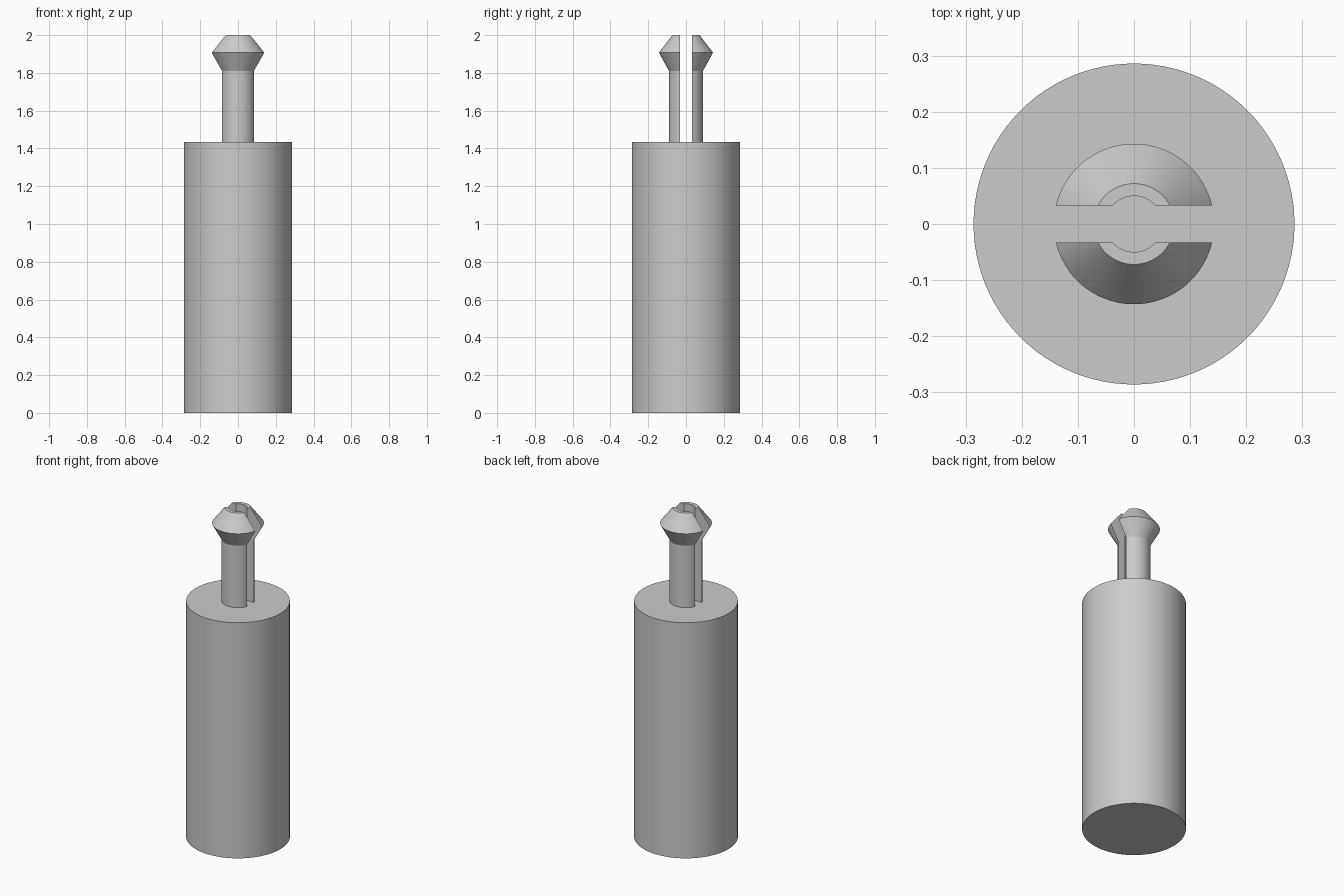
import bpy
import bmesh
from math import radians
from mathutils import Vector

cube = bpy.data.objects.get("Cube")
if cube:
    bpy.data.objects.remove(cube, do_unlink=True)

BODY_R, BODY_TOP = 0.286, 1.433
SLOT = 0.033
SEGMENTS = 96

grey = bpy.data.materials.new("plain_grey")
grey.use_nodes = True
colour = (0.6, 0.6, 0.6, 1)
grey.diffuse_color = colour
grey.node_tree.nodes["Principled BSDF"].inputs["Base Color"].default_value = colour


def lathe(bm, profile, closed):
    """Spin a radius/height profile around the z axis."""
    verts = [bm.verts.new((r, 0, z)) for r, z in profile]
    pairs = list(zip(verts, verts[1:]))
    if closed:
        pairs.append((verts[-1], verts[0]))
    edges = [bm.edges.new(p) for p in pairs]
    bmesh.ops.spin(bm, geom=verts + edges, axis=(0, 0, 1), cent=(0, 0, 0),
                   angle=radians(360), steps=SEGMENTS, use_merge=True)
    bmesh.ops.remove_doubles(bm, verts=bm.verts[:], dist=1e-5)


def finish(bm, name):
    """Turn the bmesh into a shaded object."""
    bmesh.ops.recalc_face_normals(bm, faces=bm.faces[:])
    mesh = bpy.data.meshes.new(name)
    bm.to_mesh(mesh)
    bm.free()
    mesh.materials.append(grey)
    obj = bpy.data.objects.new(name, mesh)
    bpy.context.collection.objects.link(obj)
    bpy.ops.object.select_all(action="DESELECT")
    obj.select_set(True)
    bpy.context.view_layer.objects.active = obj
    bpy.ops.object.shade_smooth_by_angle(angle=radians(25))
    return obj


# Cylindrical spacer body
bm = bmesh.new()
bmesh.ops.create_cone(bm, cap_ends=True, segments=SEGMENTS, radius1=BODY_R,
                      radius2=BODY_R, depth=BODY_TOP)
bmesh.ops.translate(bm, verts=bm.verts[:], vec=Vector((0, 0, BODY_TOP / 2)))
finish(bm, "spacer_body")

# Hollow barbed clip, cut flat along the slot and mirrored into two prongs
bm = bmesh.new()
lathe(bm, [(0.05, BODY_TOP - 0.01), (0.09, BODY_TOP - 0.01), (0.09, 1.81),
           (0.143, 1.907), (0.072, 2.0), (0.05, 2.0)], closed=True)
cut = bmesh.ops.bisect_plane(bm, geom=bm.verts[:] + bm.edges[:] + bm.faces[:],
                             plane_co=(0, SLOT, 0), plane_no=(0, 1, 0),
                             clear_inner=True)
rim = [e for e in cut["geom_cut"] if isinstance(e, bmesh.types.BMEdge)]
bmesh.ops.holes_fill(bm, edges=rim, sides=0)
prongs = finish(bm, "snap_prongs")
mirror = prongs.modifiers.new("opposite_prong", "MIRROR")
mirror.use_axis = (False, True, False)
mirror.use_mirror_merge = False
